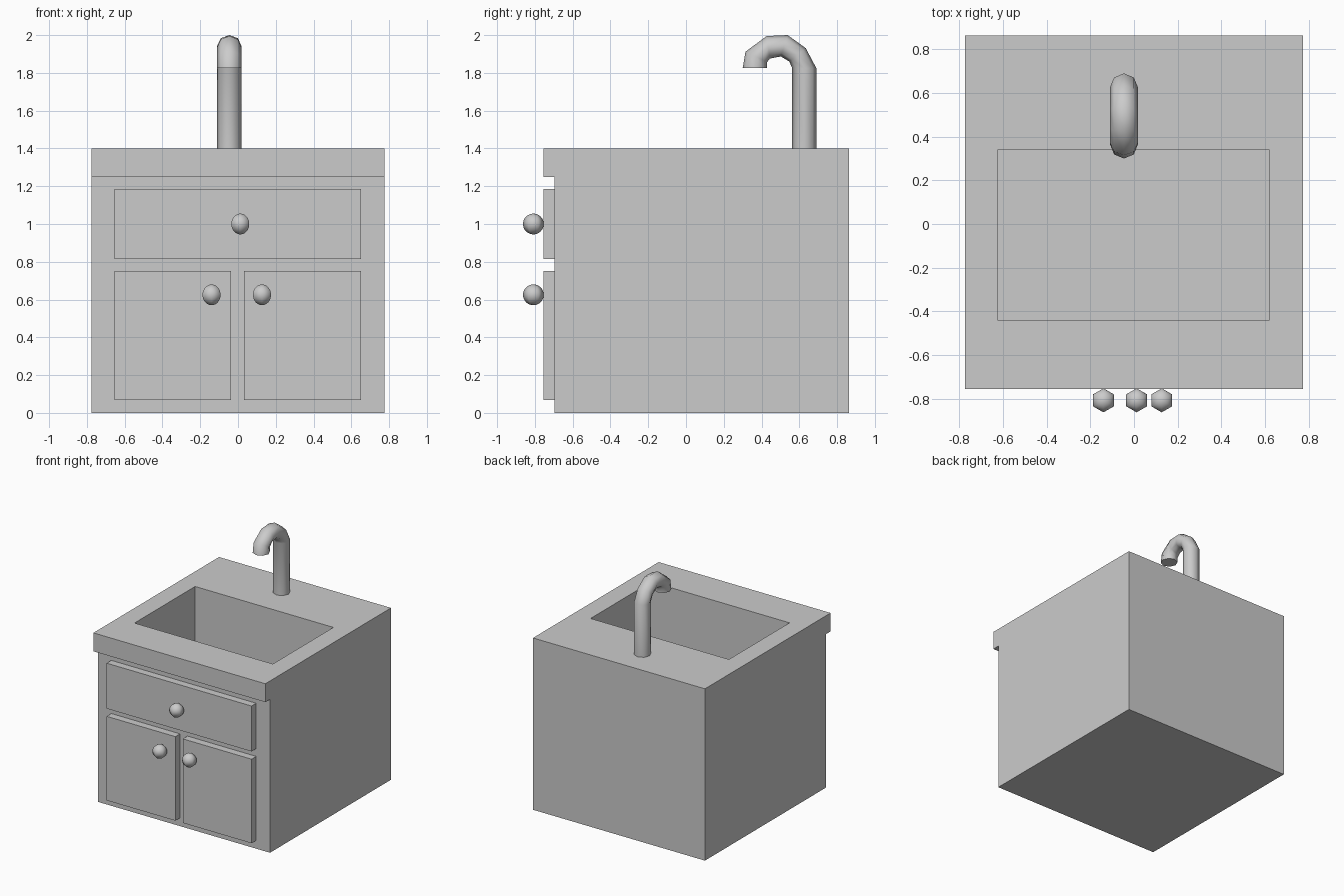
import bpy, bmesh, math
from mathutils import Vector

if "Cube" in bpy.data.objects:
    bpy.data.objects.remove(bpy.data.objects["Cube"])


def finish(name, bm, smooth=None):
    bmesh.ops.recalc_face_normals(bm, faces=bm.faces)
    mesh = bpy.data.meshes.new(name)
    bm.to_mesh(mesh)
    bm.free()
    ob = bpy.data.objects.new(name, mesh)
    bpy.context.collection.objects.link(ob)
    if smooth:
        bpy.ops.object.select_all(action='DESELECT')
        ob.select_set(True)
        bpy.context.view_layer.objects.active = ob
        bpy.ops.object.shade_smooth_by_angle(angle=math.radians(smooth))
    return ob


def box(name, x0, x1, y0, y1, z0, z1):
    bm = bmesh.new()
    bmesh.ops.create_cube(bm, size=1)
    for v in bm.verts:
        v.co = (x1 if v.co.x > 0 else x0,
                y1 if v.co.y > 0 else y0,
                z1 if v.co.z > 0 else z0)
    return finish(name, bm)


def knob(name, x, z):
    # six-sided ball with the points facing front and back
    bm = bmesh.new()
    bmesh.ops.create_uvsphere(bm, u_segments=6, v_segments=16, radius=0.055)
    bmesh.ops.translate(bm, verts=bm.verts, vec=(x, -0.808, z))
    return finish(name, bm, 65)


# cabinet: side profile with the counter lip, extruded across the width
W, FRONT, LIP, BACK, TOP = 0.775, -0.695, -0.755, 0.863, 1.4
bm = bmesh.new()
profile = [(FRONT, 0), (BACK, 0), (BACK, TOP), (LIP, TOP), (LIP, 1.25), (FRONT, 1.25)]
side = bm.faces.new([bm.verts.new((-W, y, z)) for y, z in profile])
ext = bmesh.ops.extrude_face_region(bm, geom=[side])
bmesh.ops.translate(bm, vec=(2 * W, 0, 0),
                    verts=[g for g in ext['geom'] if isinstance(g, bmesh.types.BMVert)])
bmesh.ops.recalc_face_normals(bm, faces=bm.faces)

# basin: inset the counter top and push it down
top = next(f for f in bm.faces if all(abs(v.co.z - TOP) < 1e-4 for v in f.verts))
bmesh.ops.inset_region(bm, faces=[top], thickness=0.15)
for v in top.verts:
    v.co = (0.622 if v.co.x > 0 else -0.625, 0.34 if v.co.y > 0 else -0.44, TOP)
floor = bmesh.ops.extrude_discrete_faces(bm, faces=[top])['faces'][0]
bmesh.ops.translate(bm, verts=floor.verts, vec=(0, 0, -0.6))
bmesh.ops.remove_doubles(bm, verts=bm.verts, dist=1e-5)
finish("cabinet", bm)

# drawer and door fronts
box("drawer_front", -0.655, 0.651, LIP, FRONT, 0.815, 1.185)
box("left_door", -0.655, -0.036, LIP, FRONT, 0.067, 0.752)
box("right_door", 0.031, 0.651, LIP, FRONT, 0.067, 0.752)

# knobs
knob("drawer_knob", 0.012, 1.0)
knob("left_door_knob", -0.14, 0.625)
knob("right_door_knob", 0.127, 0.625)

# tap: rings given by their outer and inner (y, z) points
TAP_X, R, SIDES = -0.046, 0.064, 8
rings = [((0.69, 1.4), (0.562, 1.4)), ((0.69, 1.825), (0.562, 1.825)),
         ((0.634, 1.931), (0.547, 1.86)), ((0.538, 2.0), (0.502, 1.887)),
         ((0.427, 1.995), (0.444, 1.876)), ((0.315, 1.912), (0.43, 1.857)),
         ((0.3, 1.825), (0.43, 1.825))]
bm = bmesh.new()
loops = []
for outer, inner in rings:
    o, i = Vector((TAP_X, *outer)), Vector((TAP_X, *inner))
    mid, half = (o + i) / 2, (o - i) / 2
    loops.append([bm.verts.new(mid + half * math.cos(a) + Vector((R * math.sin(a), 0, 0)))
                  for a in (2 * math.pi * k / SIDES for k in range(SIDES))])
for a, b in zip(loops, loops[1:]):
    for k in range(SIDES):
        n = (k + 1) % SIDES
        bm.faces.new((a[k], a[n], b[n], b[k]))
bm.faces.new(loops[0])
bm.faces.new(loops[-1])
finish("tap", bm, 60)
